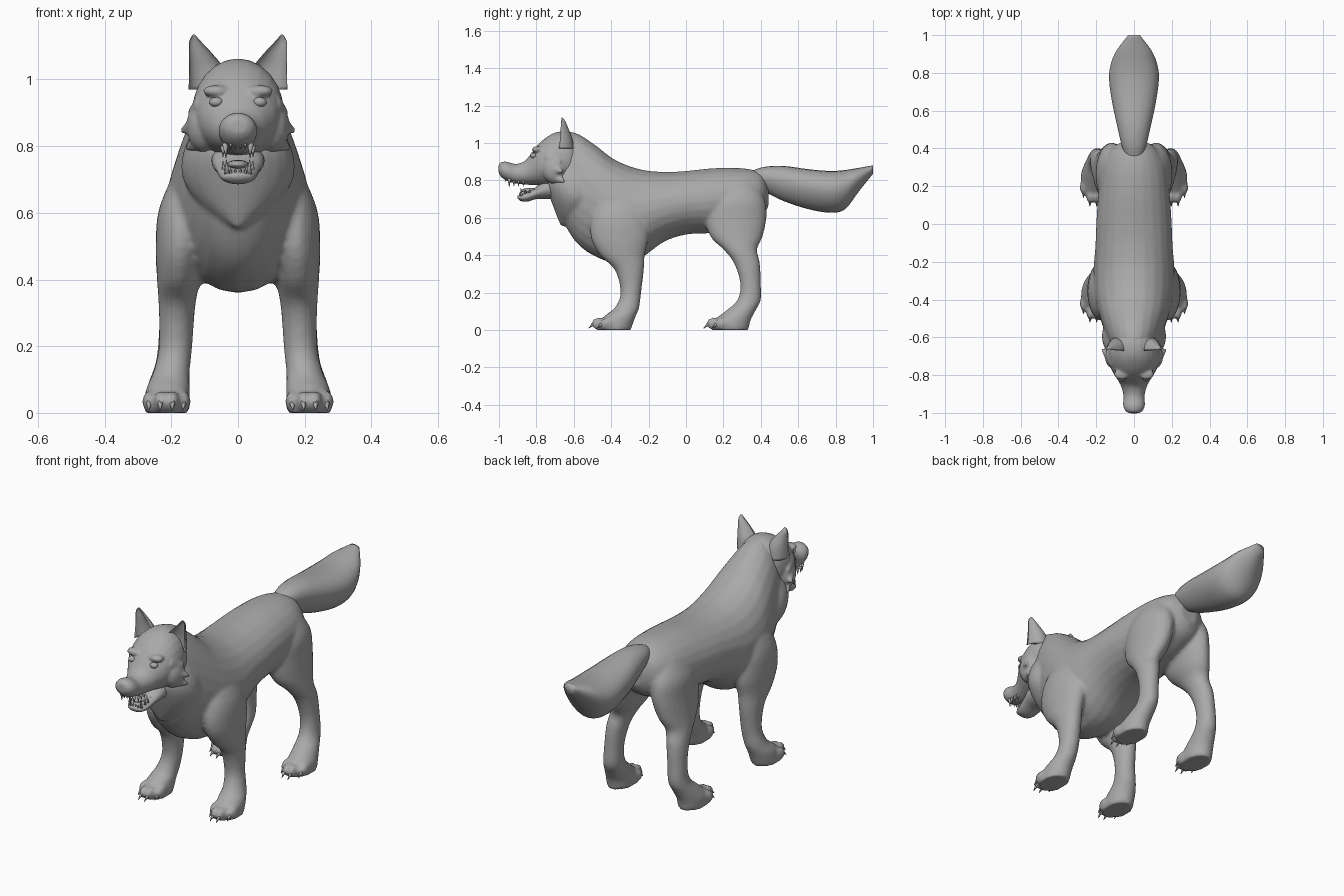
import bpy, bmesh
from math import sin, cos, pi
from mathutils import Matrix, Vector

cube = bpy.data.objects.get("Cube")
if cube:
    bpy.data.objects.remove(cube)

fur = bpy.data.materials.new("grey fur")
fur.use_nodes = True
GREY = (0.4, 0.4, 0.4, 1)
fur.diffuse_color = GREY
fur.node_tree.nodes["Principled BSDF"].inputs["Base Color"].default_value = GREY


def spline(a, b, c, d, t):
    """Catmull-Rom blend of four sections."""
    return [q + t / 2 * (r - p + t * (2*p - 5*q + 4*r - s + t * (3*(q - r) + s - p)))
            for p, q, r, s in zip(a, b, c, d)]


def loft(bm, axis, sections, side=1, sides=24, steps=4, pinch=0, dent=False):
    """Skin rings along y or z. Section: station, low, high, half width, centre x."""
    secs = [tuple(s) + (0,) * (5 - len(s)) for s in sections]
    dense = []
    for i in range(len(secs) - 1):
        four = secs[max(i - 1, 0)], secs[i], secs[i + 1], secs[min(i + 2, len(secs) - 1)]
        dense += [spline(*four, k / steps) for k in range(steps)]
    dense.append(secs[-1])
    rings = []
    for station, low, high, width, cx in dense:
        ring = []
        for k in range(sides):
            a = 2 * pi * k / sides
            u, v = cos(a) * (1 + pinch * sin(a)), sin(a)
            if dent and v < 0:
                v *= -0.55
            x = side * (cx + width * u)
            m = (low + high) / 2 + (high - low) / 2 * v
            ring.append(bm.verts.new((x, station, m) if axis == "y" else (x, m, station)))
        rings.append(ring)
    for r, s in zip(rings, rings[1:]):
        for k in range(sides):
            n = (k + 1) % sides
            bm.faces.new((r[k], r[n], s[n], s[k]))
    bm.faces.new(rings[0])
    bm.faces.new(rings[-1])


def ball(bm, centre, size, side=1):
    x, y, z = centre
    m = Matrix.Translation((side * x, y, z)) @ Matrix.Diagonal((*size, 1))
    bmesh.ops.create_uvsphere(bm, u_segments=16, v_segments=10, radius=1, matrix=m)


def spike(bm, base, tip, radius, side=1):
    a, b = (Vector((side * p[0], p[1], p[2])) for p in (base, tip))
    turn = (b - a).to_track_quat("Z", "Y").to_matrix().to_4x4()
    bmesh.ops.create_cone(bm, cap_ends=True, segments=8, radius1=radius, radius2=radius * 0.1,
                          depth=(b - a).length, matrix=Matrix.Translation((a + b) / 2) @ turn)


def finish(bm, name, voxel=0, relax=3):
    bmesh.ops.recalc_face_normals(bm, faces=bm.faces)
    for f in bm.faces:
        f.smooth = True
    mesh = bpy.data.meshes.new(name)
    bm.to_mesh(mesh)
    bm.free()
    mesh.materials.append(fur)
    ob = bpy.data.objects.new(name, mesh)
    bpy.context.collection.objects.link(ob)
    if voxel:  # fuse the overlapping volumes into one skin
        mod = ob.modifiers.new("fuse", "REMESH")
        mod.mode, mod.voxel_size, mod.use_smooth_shade = "VOXEL", voxel, True
        mod = ob.modifiers.new("relax", "SMOOTH")
        mod.factor, mod.iterations = 0.5, relax
    return ob


# Torso, with neck ruff hanging over the chest
body = bmesh.new()
loft(body, "y", [(.44, .66, .78, .05), (.4, .6, .84, .12), (.3, .55, .865, .17),
                 (.15, .52, .865, .19), (0, .51, .85, .2), (-.12, .47, .845, .205),
                 (-.25, .38, .86, .215), (-.38, .36, .91, .21), (-.48, .39, .985, .185),
                 (-.57, .45, 1.045, .155), (-.63, .53, 1.06, .13), (-.67, .62, 1.04, .1)])
loft(body, "z", [(.555, -.67, -.6, .015), (.62, -.695, -.5, .11), (.7, -.725, -.45, .165),
                 (.78, -.75, -.46, .165), (.86, -.74, -.5, .13)])

# Legs and toes
fore = [(.76, -.44, -.28, .04, .13), (.62, -.5, -.22, .075, .16), (.5, -.51, -.2, .075, .172),
        (.4, -.46, -.22, .065, .178), (.32, -.38, -.225, .055, .183), (.2, -.35, -.24, .05, .187),
        (.12, -.38, -.25, .055, .2), (.07, -.44, -.27, .066, .21), (0, -.48, -.295, .068, .213)]
hind = [(.8, .2, .36, .05, .09), (.7, .12, .42, .085, .11), (.6, .1, .43, .085, .12),
        (.5, .13, .41, .075, .14), (.43, .2, .38, .06, .165), (.36, .255, .395, .052, .18),
        (.25, .29, .4, .047, .19), (.16, .275, .4, .05, .195), (.1, .21, .37, .06, .205),
        (.05, .15, .345, .068, .213), (0, .14, .335, .068, .213)]
toes = [(.163, .04), (.196, 0), (.232, 0), (.266, .045)]
claws = bmesh.new()
for side in (1, -1):
    for leg, front in ((fore, -.475), (hind, .14)):
        loft(body, "z", leg, side)
        for x, back in toes:
            y = front + back
            ball(body, (x, y + .01, .034), (.021, .042, .033), side)
            spike(claws, (x, y - .015, .035), (x + .002, y - .047, .008), .011, side)
finish(body, "body", .011)
finish(claws, "claws")

# Bushy tail
tail = bmesh.new()
loft(tail, "y", [(.35, .78, .85, .04), (.42, .74, .872, .065), (.52, .69, .877, .088),
                 (.65, .647, .86, .115), (.77, .627, .85, .13), (.85, .645, .855, .12),
                 (.92, .735, .866, .09), (1, .835, .88, .03)], pinch=.2)
finish(tail, "tail")

# Skull and muzzle, with brows, nose and cheek tufts
head = bmesh.new()
loft(head, "y", [(-.56, .76, 1.02, .08), (-.62, .75, 1.06, .125), (-.7, .755, 1.055, .137),
                 (-.77, .77, 1.012, .12), (-.82, .775, .955, .09), (-.86, .777, .905, .068),
                 (-.91, .783, .888, .056), (-.96, .798, .9, .058), (-.99, .82, .896, .045),
                 (-1.002, .84, .88, .025)])
for side in (1, -1):
    ball(head, (.066, -.795, .965), (.04, .03, .018), side)
    ball(head, (.1, -.7, .86), (.055, .07, .08), side)
    spike(head, (.1, -.72, .87), (.172, -.66, .845), .05, side)
    spike(head, (.1, -.7, .82), (.158, -.65, .79), .045, side)
    spike(head, (.1, -.73, .92), (.15, -.67, .9), .04, side)
finish(head, "head", .008, 2)

# Open lower jaw
jaw = bmesh.new()
loft(jaw, "y", [(-.68, .7, .82, .08), (-.75, .7, .805, .078), (-.8, .7, .765, .066),
                (-.85, .686, .738, .055), (-.885, .69, .725, .043), (-.9, .703, .718, .022)])
finish(jaw, "lower_jaw")

tongue = bmesh.new()
ball(tongue, (0, -.83, .745), (.032, .055, .014))
finish(tongue, "tongue")

# Fangs and side teeth
teeth = bmesh.new()
for side in (1, -1):
    spike(teeth, (.038, -.945, .81), (.036, -.945, .765), .01, side)
    spike(teeth, (.033, -.878, .715), (.035, -.885, .76), .009, side)
    for k in range(3):
        y = -.92 + k * .025
        spike(teeth, (.045, y, .8), (.045, y, .768), .008, side)
        spike(teeth, (.043, y + .06, .73), (.045, y + .06, .755), .007, side)
    for x in (.008, .022):
        spike(teeth, (x, -.965, .815), (x, -.963, .79), .007, side)
        spike(teeth, (x, -.888, .715), (x, -.89, .735), .006, side)
finish(teeth, "teeth")

# Cupped ears and eyes
for side, label in ((1, "left"), (-1, "right")):
    ear = bmesh.new()
    loft(ear, "z", [(.97, -.76, -.6, .06, .088), (1.03, -.735, -.61, .053, .094),
                    (1.08, -.71, -.63, .034, .113), (1.115, -.69, -.645, .017, .129),
                    (1.135, -.67, -.66, .003, .132)], side, dent=True)
    finish(ear, label + "_ear")
    eye = bmesh.new()
    ball(eye, (.065, -.815, .932), (.021, .018, .015), side)
    finish(eye, label + "_eye")
